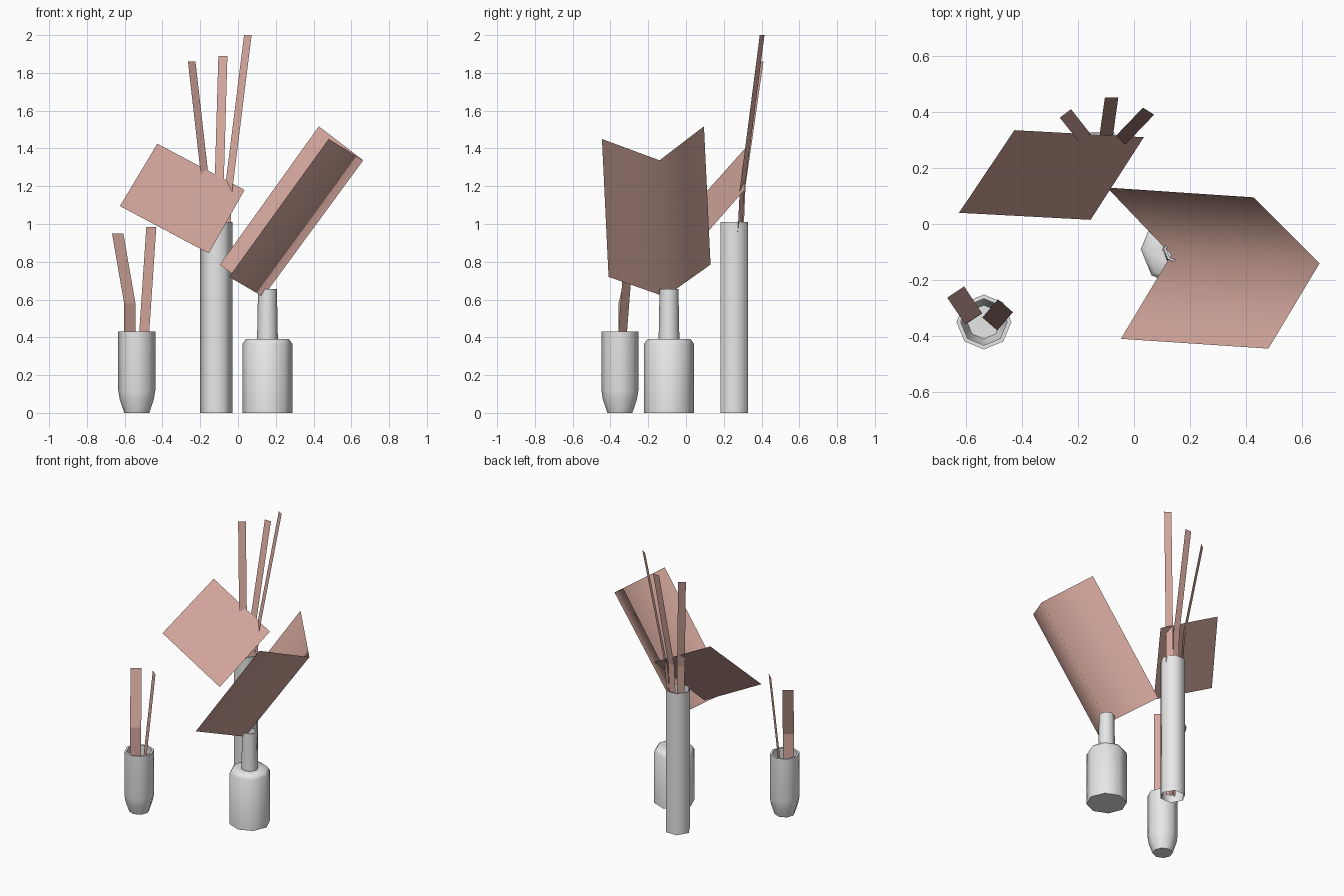
import bpy
import bmesh
from math import cos, sin, pi, radians
from mathutils import Vector

cube = bpy.data.objects.get("Cube")
if cube:
    bpy.data.objects.remove(cube, do_unlink=True)


def material(name, rgb):
    mat = bpy.data.materials.new(name)
    mat.use_nodes = True
    mat.diffuse_color = (*rgb, 1)
    mat.node_tree.nodes["Principled BSDF"].inputs["Base Color"].default_value = (*rgb, 1)
    return mat


GREY = material("pale_grey", (0.8, 0.8, 0.8))
PINK = material("dusty_pink", (0.68, 0.4, 0.345))


def finish(name, bm, mat, smooth_angle=None):
    mesh = bpy.data.meshes.new(name)
    bm.to_mesh(mesh)
    bm.free()
    mesh.materials.append(mat)
    if smooth_angle:
        mesh.shade_smooth()
        mesh.set_sharp_from_angle(angle=radians(smooth_angle))
    obj = bpy.data.objects.new(name, mesh)
    bpy.context.collection.objects.link(obj)
    return obj


def vase(name, centre, sides, outer, inner, closed=True):
    """Spin an outer profile, then an inner one, into a hollow vessel."""
    bm = bmesh.new()
    rings = []
    for r, z in outer + inner:
        rings.append([bm.verts.new((centre[0] + r * cos(2 * pi * i / sides),
                                    centre[1] + r * sin(2 * pi * i / sides), z))
                      for i in range(sides)])
    for low, high in zip(rings, rings[1:]):
        for i in range(sides):
            j = (i + 1) % sides
            bm.faces.new((low[i], low[j], high[j], high[i]))
    if closed:
        bm.faces.new(rings[0][::-1])
        bm.faces.new(rings[-1])
    return finish(name, bm, GREY, 65)


def card(name, rows, smooth_angle=None):
    """Join rows of points into a thin sheet."""
    bm = bmesh.new()
    rows = [[bm.verts.new(p) for p in row] for row in rows]
    for a, b in zip(rows, rows[1:]):
        bm.faces.new((a[0], a[1], b[1], b[0]))
    return finish(name, bm, PINK, smooth_angle)


def stalk(name, path, width):
    """Flat strip following a path, with a fixed width direction."""
    half = Vector((*width, 0)) / 2
    return card(name, [(Vector(p) - half, Vector(p) + half) for p in path])


# Vessels
vase("round_base_vase", (-0.536, -0.35), 8,
     [(0.066, 0), (0.09, 0.07), (0.098, 0.12), (0.098, 0.43)],
     [(0.083, 0.43), (0.083, 0.13), (0.06, 0.03)])
vase("tall_vase", (-0.115, 0.255), 6,
     [(0.085, 0), (0.085, 1.01)], [(0.078, 1.01), (0.078, 0)], closed=False)
vase("bottle_vase", (0.156, -0.09), 8,
     [(0.132, 0), (0.132, 0.365), (0.115, 0.39), (0.055, 0.39), (0.05, 0.655)],
     [(0.041, 0.655), (0.041, 0.45)])

# Stalks in the round based vase
stalk("bent_stalk", [(-0.573, -0.34, 0.05), (-0.573, -0.338, 0.58),
                     (-0.637, -0.243, 0.95)], (0.06, 0.04))
stalk("straight_stalk", [(-0.515, -0.357, 0.15), (-0.459, -0.292, 0.985)],
      (0.053, -0.046))

# Stalks in the tall vase
stalk("tall_stalk_left", [(-0.105, 0.24, 0.01), (-0.05, 0.297, 1.18),
                          (0.052, 0.403, 2)], (0.04, -0.025))
stalk("tall_stalk_middle", [(-0.115, 0.25, 0.01), (-0.1, 0.31, 1.2),
                            (-0.08, 0.452, 1.89)], (0.048, 0))
stalk("tall_stalk_right", [(-0.125, 0.25, 0.01), (-0.17, 0.3, 1.2),
                           (-0.245, 0.395, 1.86)], (0.04, 0.03))

# Flat leaf and folded leaf
card("flat_leaf", [[(-0.625, 0.04, 1.095), (-0.155, 0.015, 0.845)],
                   [(-0.427, 0.335, 1.425), (0.035, 0.31, 1.18)]])
card("folded_leaf", [[(-0.047, -0.41, 0.72), (0.48, -0.445, 1.45)],
                     [(0.133, -0.11, 0.615), (0.663, -0.14, 1.337)],
                     [(-0.096, 0.13, 0.785), (0.428, 0.095, 1.517)]], 170)
